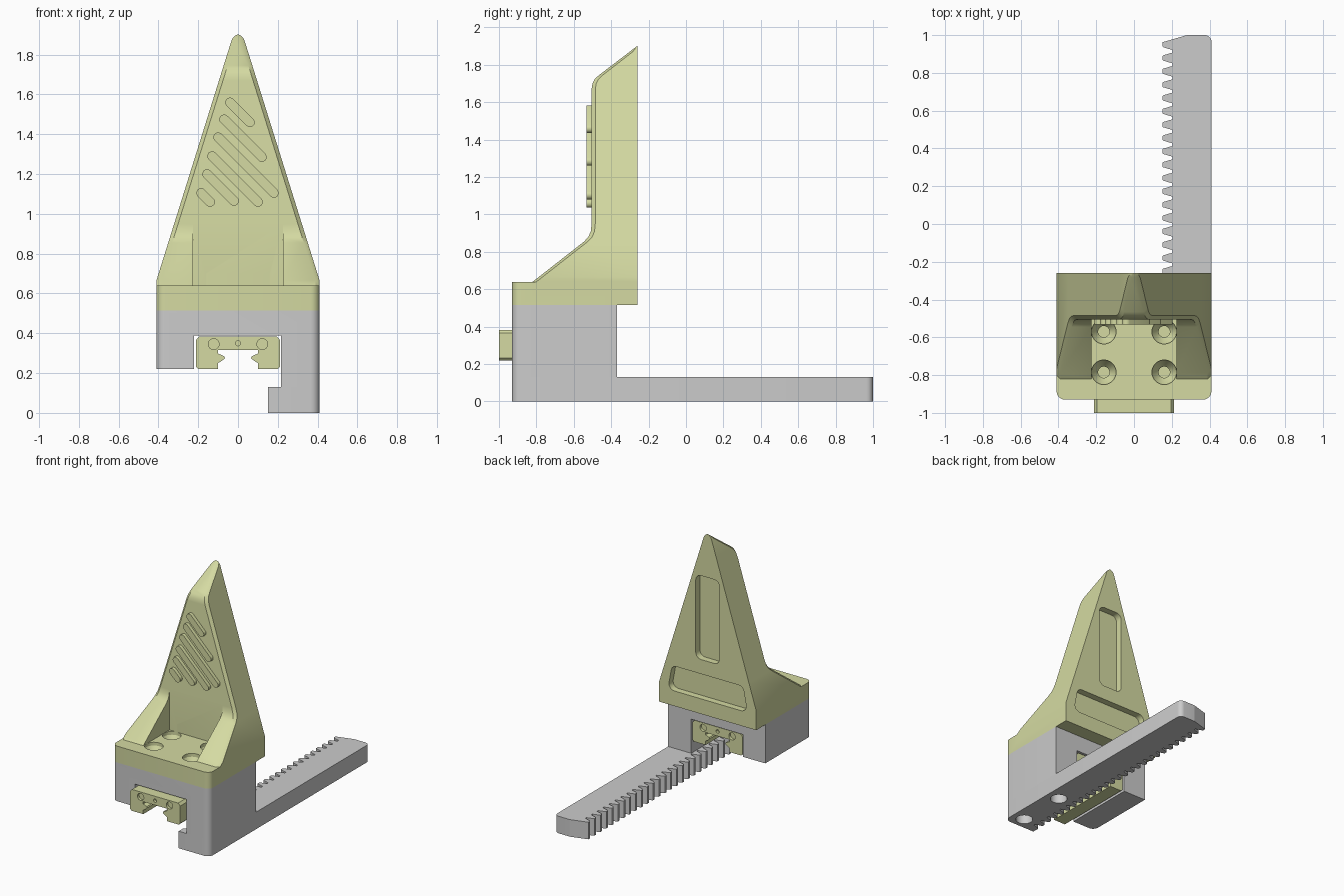
import bpy, bmesh
from math import sin, cos, pi, tan
from mathutils import Vector

if "Cube" in bpy.data.objects:
    bpy.data.objects.remove(bpy.data.objects["Cube"])

olive = bpy.data.materials.new("olive")
olive.diffuse_color = (0.66, 0.70, 0.36, 1)
olive.use_nodes = True
olive.node_tree.nodes["Principled BSDF"].inputs["Base Color"].default_value = olive.diffuse_color


def finish(name, bm, mat=None):
    bmesh.ops.recalc_face_normals(bm, faces=bm.faces)
    me = bpy.data.meshes.new(name)
    bm.to_mesh(me)
    bm.free()
    ob = bpy.data.objects.new(name, me)
    bpy.context.collection.objects.link(ob)
    if mat:
        me.materials.append(mat)
    return ob


def loft(name, rings, mat=None):
    bm = bmesh.new()
    rows = [[bm.verts.new(p) for p in ring] for ring in rings]
    n = len(rows[0])
    for a, b in zip(rows, rows[1:]):
        for i in range(n):
            j = (i + 1) % n
            bm.faces.new((a[i], a[j], b[j], b[i]))
    bm.faces.new(rows[0])
    bm.faces.new(rows[-1])
    return finish(name, bm, mat)


def prism(name, pts, axis, a, b, mat=None):
    """Extrude an (x, y) outline along z, or an (x, z) outline along y."""
    def at(p, h):
        return (p[0], p[1], h) if axis == 'z' else (p[0], h, p[1])
    return loft(name, [[at(p, h) for p in pts] for h in (a, b)], mat)


def rounded(corners, steps=6):
    """Outline from (u, v, radius) corners."""
    out = []
    for i, (u, v, r) in enumerate(corners):
        p = Vector((u, v))
        if r == 0:
            out.append((u, v))
            continue
        d0 = (Vector(corners[i - 1][:2]) - p).normalized()
        d1 = (Vector(corners[(i + 1) % len(corners)][:2]) - p).normalized()
        half = d0.angle(d1) / 2
        c = p + (d0 + d1).normalized() * (r / sin(half))
        s, e = p + d0 * (r / tan(half)) - c, p + d1 * (r / tan(half)) - c
        sweep = pi - 2 * half
        for k in range(steps + 1):
            t = k / steps
            q = (s * sin((1 - t) * sweep) + e * sin(t * sweep)) / sin(sweep)
            out.append(tuple(c + q))
    return out


def rect(u0, v0, u1, v1, r=0):
    return rounded([(u0, v0, r), (u1, v0, r), (u1, v1, r), (u0, v1, r)])


def circle(u, v, r, n=32):
    return [(u + r * cos(2 * pi * i / n), v + r * sin(2 * pi * i / n)) for i in range(n)]


def boolean(ob, other, op='DIFFERENCE'):
    m = ob.modifiers.new("bool", 'BOOLEAN')
    m.operation, m.object, m.solver = op, other, 'EXACT'
    bpy.context.view_layer.objects.active = ob
    bpy.ops.object.modifier_apply(modifier=m.name)
    bpy.data.objects.remove(other)


FRONT, BACK = -0.93, -0.26
SCREWS = [(x, y) for x in (-0.16, 0.16) for y in (-0.785, -0.57)]


def plan(back):
    return rounded([(-0.41, FRONT, 0.045), (0.41, FRONT, 0.045), (0.41, back, 0), (-0.41, back, 0)])


# grey mounting block with carriage slot and one long leg
block = prism("mounting_block", plan(-0.37), 'z', 0.13, 0.515)
boolean(block, prism("cut", rect(-0.6, 0, 0.215, 0.22), 'y', -1.1, 0))
boolean(block, prism("cut", rect(-0.22, 0.1, 0.215, 0.39), 'y', -1.1, 0))

# rack bar: toothed left edge, slanted far end
teeth = []
for k in range(27):
    y = -0.886 + k * 0.0706
    teeth += [(0.205, y - 0.029), (0.185, y - 0.023), (0.155, y - 0.014), (0.15, y - 0.009),
              (0.15, y + 0.009), (0.155, y + 0.014), (0.185, y + 0.023), (0.205, y + 0.029)]
teeth = [(0.15, FRONT)] + teeth[4:-3]
end = rounded([(0.15, FRONT, 0), (0.15, 0.962, 0), (0.28, 1, 0.03), (0.41, 1, 0.035), (0.41, FRONT, 0.045)])
rack = prism("rack_bar", teeth + end[1:], 'z', 0, 0.13)

# screw holes from below through rack and leg
for y in (-0.84, -0.46):
    for ob in (rack, block):
        boolean(ob, prism("cut", circle(0.31, y, 0.06), 'z', -0.1, 0.3))

# linear bearing carriage in the slot
half = [(0, 0.315), (0.1, 0.315), (0.1, 0.298), (0.07, 0.285), (0.065, 0.275), (0.08, 0.262),
        (0.1, 0.25), (0.1, 0.22), (0.2, 0.22), (0.212, 0.232), (0.212, 0.365), (0.195, 0.383)]
carriage = prism("bearing_carriage", half + [(-x, z) for x, z in half[:0:-1]], 'y', -1, -0.38, olive)
for x, z, r in ((-0.122, 0.345, 0.027), (0.122, 0.345, 0.027), (0, 0.35, 0.013)):
    for a, b in ((-1.1, -0.98), (-0.4, -0.3)):
        boolean(carriage, prism("cut", circle(x, z, r), 'y', a, b))

# tower: stacked sections with chamfered front edges (z, front y)
profile = [(0.58, -0.82), (0.64, -0.82), (0.665, -0.788), (0.855, -0.545), (0.88, -0.522),
           (0.91, -0.509), (0.95, -0.505), (1.67, -0.505), (1.70, -0.50), (1.725, -0.487),
           (1.745, -0.465), (1.87, -0.301), (1.885, -0.282), (1.895, -0.268), (1.9, -0.262)]
tip = {1.885: 0.025, 1.895: 0.014, 1.9: 0.005}
rings = []
for z, f in profile:
    w = tip.get(z, 0.41 - 0.377 * max(0, z - 0.665) / 1.205)
    c = min(0.02, w * 0.5, (BACK - f) * 0.5)
    rings.append([(-w, BACK, z), (w, BACK, z), (w, f + c, z), (w - c, f, z), (-w + c, f, z), (-w, f + c, z)])
tower = loft("tower", rings, olive)

# hollow between the side gussets, then join with the base plate
boolean(tower, prism("cut", rect(-0.225, -1.1, 0.225, -0.5052), 'z', 0.5, 1.1))
bracket = prism("tower_bracket", plan(BACK), 'z', 0.515, 0.64, olive)
boolean(bracket, tower, 'UNION')

# recessed pockets in the back
for outline in (rect(-0.10, 0.93, 0.10, 1.57, 0.045),
                rounded([(-0.335, 0.63, 0.045), (0.335, 0.63, 0.045), (0.30, 0.82, 0.045), (-0.30, 0.82, 0.045)])):
    boolean(bracket, prism("cut", outline, 'y', -0.31, -0.2))

# countersunk screw holes through plate and block
for x, y in SCREWS:
    steps = [(0.50, 0.03), (0.56, 0.03), (0.575, 0.042), (0.615, 0.065), (0.70, 0.065)]
    boolean(bracket, loft("cut", [[(u, v, z) for u, v in circle(x, y, r)] for z, r in steps]))
    boolean(block, prism("cut", circle(x, y, 0.03), 'z', 0.35, 0.6))

# raised diagonal grip ribs (start x, start z, length along x)
ribs = [(-0.04, 1.56, 0.10), (-0.07, 1.475, 0.19), (-0.10, 1.385, 0.28),
        (-0.13, 1.29, 0.23), (-0.155, 1.20, 0.135), (-0.185, 1.105, 0.045)]
for i, (x, z, d) in enumerate(ribs):
    arc = [(0.024 * cos(pi / 4 + pi * k / 10), 0.024 * sin(pi / 4 + pi * k / 10)) for k in range(11)]
    outline = [(x + u, z + v) for u, v in arc] + [(x + d - u, z - d - v) for u, v in arc]
    prism(f"grip_rib_{i + 1}", outline, 'y', -0.532, -0.495, olive)

bpy.ops.object.select_all(action='SELECT')
bpy.context.view_layer.objects.active = bracket
bpy.ops.object.shade_smooth_by_angle(angle=0.5)
